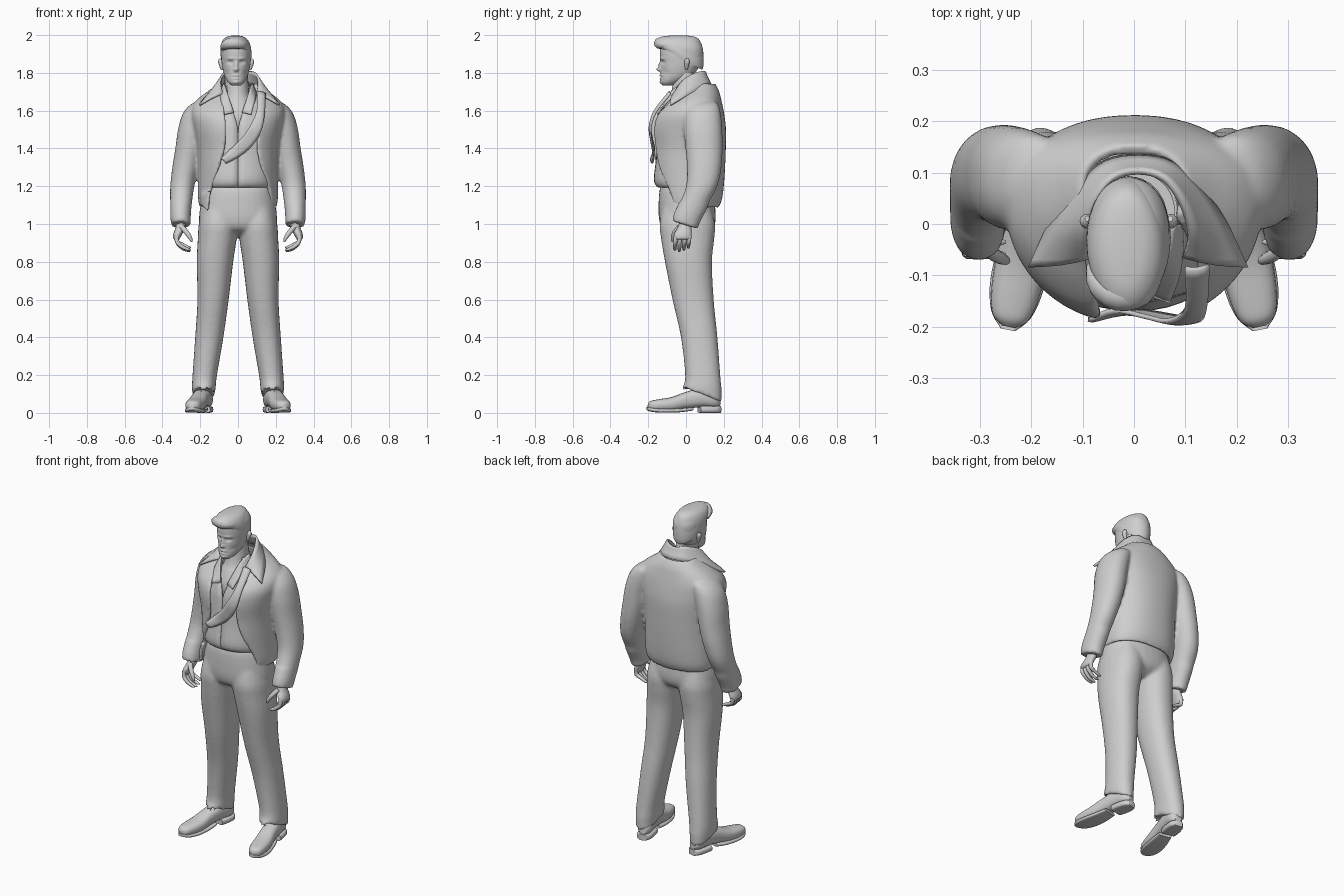
import bpy, bmesh, math
from mathutils import Matrix, Vector

grey = bpy.data.materials.new("plain grey")
grey.diffuse_color = (0.62, 0.62, 0.62, 1)


def finish(name, rings, closed=True, caps=True, thick=0, xf=None, angle=50):
    """Skin a list of point rings into one smooth object."""
    bm = bmesh.new()
    rows = [[bm.verts.new(p) for p in r] for r in rings]
    n = len(rows[0])
    for a, b in zip(rows, rows[1:]):
        for i in range(n if closed else n - 1):
            j = (i + 1) % n
            bm.faces.new((a[i], a[j], b[j], b[i]))
    if caps and closed:
        bm.faces.new(rows[0])
        bm.faces.new(rows[-1])
    if xf:
        bm.transform(xf)
    bmesh.ops.recalc_face_normals(bm, faces=bm.faces)
    me = bpy.data.meshes.new(name)
    bm.to_mesh(me)
    bm.free()
    me.materials.append(grey)
    me.shade_smooth()
    me.set_sharp_from_angle(angle=math.radians(angle))
    ob = bpy.data.objects.new(name, me)
    bpy.context.collection.objects.link(ob)
    if thick:
        m = ob.modifiers.new("thickness", 'SOLIDIFY')
        m.thickness = thick
        m.offset = 0
    return ob


def trim(ob, rule):
    """Delete hidden faces whose centre meets a rule."""
    bm = bmesh.new()
    bm.from_mesh(ob.data)
    gone = [f for f in bm.faces if rule(f.calc_center_median())]
    bmesh.ops.delete(bm, geom=gone, context='FACES')
    bm.to_mesh(ob.data)
    bm.free()


def fuse(name, parts, voxel=.008, smooth=10):
    """Melt several solids into one continuous garment."""
    dg = bpy.context.evaluated_depsgraph_get()
    bm = bmesh.new()
    for p in parts:
        bm.from_mesh(p.evaluated_get(dg).to_mesh())
    me = bpy.data.meshes.new(name)
    bm.to_mesh(me)
    bm.free()
    for p in parts:
        bpy.data.objects.remove(p)
    me.materials.append(grey)
    ob = bpy.data.objects.new(name, me)
    bpy.context.collection.objects.link(ob)
    r = ob.modifiers.new("blend", 'REMESH')
    r.mode, r.voxel_size, r.use_smooth_shade = 'VOXEL', voxel, True
    s = ob.modifiers.new("soften", 'SMOOTH')
    s.factor, s.iterations = .5, smooth
    dg = bpy.context.evaluated_depsgraph_get()
    ob.data = bpy.data.meshes.new_from_object(ob.evaluated_get(dg))
    ob.modifiers.clear()
    return ob


def dense(rows, k):
    """Catmull-Rom interpolation between rows of numbers."""
    out = []
    for i in range(len(rows) - 1):
        p0, p1, p2, p3 = (rows[min(max(i + d, 0), len(rows) - 1)] for d in (-1, 0, 1, 2))
        for s in range(k):
            t = s / k
            out.append([0.5 * (2*b + (c-a)*t + (2*a-5*b+4*c-d)*t*t + (3*b-a-3*c+d)*t**3)
                        for a, b, c, d in zip(p0, p1, p2, p3)])
    return out + [list(rows[-1])]


def spow(v, e):
    return math.copysign(abs(v) ** e, v)


def oval(row, angles, e, mid=.5):
    """Row: z, centre x, front y, back y, half width, optional tilt."""
    z, cx, yf, yb, rx = row[:5]
    tilt = row[5] if len(row) == 6 else 0
    cy = yf + (yb - yf) * mid
    pts = []
    for a in angles:
        c = math.cos(a)
        dy = -(cy - yf if c > 0 else yb - cy) * spow(c, e)
        pts.append(Vector((cx + rx * spow(math.sin(a), e), cy + dy, z + tilt * dy)))
    return pts


def loft(name, rows, k=4, n=24, e=1.0, **kw):
    ang = [2 * math.pi * i / n for i in range(n)]
    return finish(name, [oval(r, ang, e) for r in dense(rows, k)], **kw)


def shell(name, rows, k=4, n=40, e=0.9, thick=0.012, mid=.5):
    """Garment open at the front: rows end in left and right edge x."""
    rings, t = [], thick / 2
    for z, cx, yf, yb, rx, xl, xr in dense(rows, k):
        r = (z, cx, yf + t, yb - t, rx - t)
        lim = [math.asin(min(1, max(-1, spow(v / r[4], 1 / e)))) for v in (xl, xr)]
        a0, a1 = lim[1], 2 * math.pi + lim[0]
        rings.append(oval(r, [a0 + (a1 - a0) * i / n for i in range(n + 1)], e, mid))
    return finish(name, rings, closed=False, thick=thick)


def ribbon(name, pairs, thick=0.012, across=4, bulge=0.0, xf=None):
    """Strip of cloth between two edges."""
    rings = []
    for r in dense([a + b for a, b in pairs], 4):
        a, b = Vector(r[:3]), Vector(r[3:])
        rings.append([a.lerp(b, i / across) + Vector((0, -bulge, bulge)) *
                      math.sin(math.pi * i / across) for i in range(across + 1)])
    return finish(name, rings, closed=False, thick=thick, xf=xf)


def tube(name, pts, xf=None, n=10):
    """Round limb through points x, y, z, radius."""
    path = dense(pts, 3)
    rings = []
    for i, p in enumerate(path):
        t = Vector(path[min(i + 1, len(path) - 1)][:3]) - Vector(path[max(i - 1, 0)][:3])
        u = t.cross(Vector((0, 1, 0.1))).normalized()
        v = t.cross(u).normalized()
        rings.append([Vector(p[:3]) + p[3] * (u * math.cos(2*math.pi*j/n) + v * math.sin(2*math.pi*j/n))
                      for j in range(n)])
    return finish(name, rings, xf=xf)


# Head, with face features pushed in or out of the front
head = loft("head", [
    (1.732, -.01, -.122, -.07, .022), (1.75, -.01, -.134, -.03, .043), (1.78, -.01, -.134, .03, .06),
    (1.82, -.01, -.132, .062, .071), (1.86, -.01, -.133, .082, .077), (1.90, -.01, -.138, .090, .079),
    (1.94, -.01, -.132, .085, .076), (1.975, -.01, -.10, .06, .055), (1.988, -.01, -.05, .02, .02)],
    k=7, n=72, e=.92)
bumps = [(0, 1.817, -.022, .011, .010), (0, 1.84, -.014, .008, .02), (0, 1.786, -.008, .017, .005),
         (0, 1.77, -.006, .015, .004), (0, 1.778, .005, .022, .003), (0, 1.75, -.006, .016, .009)]
for s in (-1, 1):
    bumps += [(s*.03, 1.856, .014, .013, .008), (s*.03, 1.856, -.006, .008, .004),
              (s*.03, 1.876, -.007, .022, .006), (s*.05, 1.80, .006, .014, .015)]
for v in head.data.vertices:
    if v.co.y < -.05:
        v.co.y += sum(d * math.exp(-((v.co.x + .01 - x) / sx) ** 2 - ((v.co.z - z) / sz) ** 2)
                      for x, z, d, sx, sz in bumps)

# Hair: swept crown, lower at the back, and a lifted front lock
loft("hair_crown", [
    (1.865, -.01, -.128, .086, .077, -.45), (1.885, -.01, -.138, .092, .081, -.4),
    (1.915, -.011, -.155, .093, .082, -.25), (1.95, -.013, -.166, .087, .077, -.1),
    (1.978, -.014, -.158, .068, .063, 0), (1.993, -.014, -.125, .04, .04, 0),
    (1.998, -.014, -.07, 0, .014, 0)], n=32)
tube("hair_front_lock", [(-.082, -.08, 1.93, .012), (-.066, -.118, 1.948, .025), (-.03, -.140, 1.957, .030),
                         (.015, -.132, 1.952, .026), (.045, -.10, 1.945, .012)])
for i, s in enumerate((-1, 1)):
    tube(("left", "right")[i] + "_ear", [
        (s*.074 - .01, .003, 1.815, .006), (s*.078 - .01, .003, 1.84, .012),
        (s*.082 - .01, .006, 1.862, .014), (s*.08 - .01, .01, 1.875, .006)])

# Neck and chest showing in the open shirt
neck = loft("neck", [(1.48, 0, -.12, .12, .12), (1.57, 0, -.13, .12, .12), (1.64, 0, -.105, .11, .09),
                     (1.69, -.005, -.08, .085, .066), (1.80, -.01, -.06, .06, .062)])
trim(neck, lambda c: c.z < 1.67 and (c.y > -.03 or c.z < 1.49))

# Shirt, bloused at the waist
shirt = shell("shirt", [
    (1.195, 0, -.13, .14, .165, -.001, .001), (1.20, 0, -.155, .16, .185, -.001, .001),
    (1.24, 0, -.17, .17, .19, -.001, .001), (1.35, 0, -.158, .17, .19, -.001, .001),
    (1.47, 0, -.152, .17, .20, -.001, .001), (1.53, 0, -.146, .16, .2, -.006, .006),
    (1.62, 0, -.12, .14, .17, -.035, .035), (1.68, 0, -.09, .12, .10, -.055, .055),
    (1.73, 0, -.07, .105, .085, -.06, .06)], thick=.006)
trim(shirt, lambda c: c.y > -.04 and c.z < 1.67)
for s, side in ((-1, "left"), (1, "right")):
    ribbon(side + "_shirt_collar", [
        ((s*.075, 0, 1.745), (s*.095, .0, 1.70)), ((s*.06, -.075, 1.705), (s*.09, -.09, 1.655)),
        ((s*.022, -.135, 1.59), (s*.07, -.152, 1.58))], thick=.007)

# Jacket body, open at the front, dipping at the lower corner
jacket = [shell("body", [
    (1.09, 0, -.142, .172, .203, -.168, .16), (1.13, 0, -.155, .19, .211, -.155, .168),
    (1.20, 0, -.168, .200, .212, -.135, .155), (1.30, 0, -.182, .207, .212, -.10, .122),
    (1.40, 0, -.186, .211, .218, -.07, .10), (1.50, 0, -.194, .212, .236, -.064, .105),
    (1.57, 0, -.178, .204, .250, -.068, .12), (1.62, 0, -.135, .195, .245, -.075, .125),
    (1.66, 0, -.09, .186, .21, -.08, .115), (1.70, 0, -.06, .176, .155, -.085, .10),
    (1.74, 0, -.035, .155, .105, -.08, .08)], thick=.022, e=.9, mid=.58),
    ribbon("corner", [
        ((-.195, -.0, 1.15), (-.195, -.0, 1.10)), ((-.182, -.08, 1.16), (-.182, -.08, 1.09)),
        ((-.145, -.142, 1.18), (-.162, -.130, 1.068))], thick=.02)]

# Wide folded front edge, falling diagonally across the chest
ribbon("right_lapel", [
    ((.10, -.085, 1.70), (.145, -.08, 1.69)), ((.10, -.162, 1.60), (.14, -.160, 1.59)),
    ((.065, -.188, 1.52), (.125, -.188, 1.50)), ((.02, -.180, 1.455), (.08, -.180, 1.42)),
    ((-.04, -.168, 1.395), (.01, -.170, 1.36)), ((-.09, -.186, 1.345), (-.065, -.178, 1.32))],
    bulge=.005, thick=.009)

# Wide standing collar with pointed wings
half = [((.05, .088, 1.808), (.065, .12, 1.735)), ((.085, .04, 1.795), (.118, .075, 1.712)),
        ((.10, -.02, 1.755), (.168, .005, 1.680)), ((.088, -.062, 1.69), (.212, -.083, 1.63))]
flip = [tuple((-x, y, z) for x, y, z in p) for p in half]
ribbon("jacket_collar", flip[::-1] + [((0, .102, 1.80), (0, .132, 1.735))] + half,
       bulge=.005, xf=Matrix.Translation((.008, 0, 0)))

# Trouser seat
trousers = [loft("seat", [
    (1.22, 0, -.12, .13, .17), (1.18, 0, -.14, .145, .185), (1.10, 0, -.145, .154, .199),
    (1.02, 0, -.142, .157, .206), (.97, 0, -.12, .14, .18), (.935, 0, -.05, .09, .10)], n=32, e=.88)]

for s, side in ((-1, "left"), (1, "right")):
    M = Matrix.Diagonal((s, 1, 1, 1))
    # Trouser leg, tilted at the hem
    trousers.append(loft(side + "_leg", [
        (1.10, .10, -.12, .13, .085), (1.0, .104, -.140, .154, .104), (.92, .110, -.132, .150, .103),
        (.80, .122, -.112, .138, .097), (.60, .132, -.072, .147, .083), (.40, .152, -.027, .167, .075),
        (.20, .176, -.005, .182, .065), (.135, .181, -.016, .188, .063, -.3),
        (.10, .182, -.02, .188, .060, -.42)], e=.9, xf=M))
    # Sleeve with its cuff
    jacket.append(loft(side + "_sleeve", [
        (1.652, .17, .05, .145, .03), (1.635, .19, .015, .170, .058), (1.585, .215, -.010, .184, .077),
        (1.50, .240, -.012, .192, .078), (1.40, .257, -.003, .194, .075), (1.30, .277, .005, .188, .071),
        (1.20, .295, .0, .166, .064, -.1), (1.10, .302, -.037, .114, .057, -.2),
        (1.035, .304, -.064, .077, .054, -.3), (.995, .302, -.073, .064, .052, -.3)], e=.95, xf=M))
    # Hand
    loft(side + "_palm", [
        (1.03, .30, -.03, .035, .025), (.985, .303, -.042, .03, .026), (.95, .318, -.062, .03, .024),
        (.925, .325, -.062, .028, .018), (.915, .322, -.05, .015, .01)], k=3, n=16, xf=M)
    for i, name in enumerate(("index", "middle", "ring", "little")):
        y, d = -.053 + .024 * i, (.006, 0, .006, .018)[i]
        tube(f"{side}_{name}_finger", [
            (.325, y, .94, .011), (.322, y - .004, .905, .0115), (.295, y - .006, .873 + d, .010),
            (.265, y - .006, .860 + d, .008), (.25, y - .006, .857 + d, .003)], xf=M)
    tube(side + "_thumb", [(.298, -.035, .985, .014), (.272, -.06, .955, .013),
                           (.252, -.07, .925, .010), (.245, -.072, .905, .004)], xf=M)
    # Shoe, laid along its length and turned outwards
    S = M @ Matrix.Translation((.168, .178, 0)) @ Matrix.Rotation(.2, 4, 'Z') @ Matrix.Rotation(math.pi / 2, 4, 'X')
    loft(side + "_shoe", [
        (0, 0, .035, .08, .02), (.03, 0, .028, .11, .042), (.10, 0, .03, .13, .046),
        (.18, 0, .022, .112, .046), (.26, 0, .010, .084, .051), (.33, 0, .010, .072, .046),
        (.37, 0, .014, .064, .034), (.386, 0, .02, .05, .012)], n=20, e=.8, xf=S)
    loft(side + "_heel", [(-.004, 0, 0, .036, .025), (.02, 0, 0, .036, .042), (.07, 0, 0, .036, .047),
                          (.11, 0, 0, .036, .044)], n=20, e=.5, xf=S)
    loft(side + "_sole", [(.15, 0, .012, .03, .04), (.22, 0, .003, .024, .050), (.30, 0, .001, .022, .053),
                          (.36, 0, .005, .026, .040), (.392, 0, .014, .032, .014)], n=20, e=.5, xf=S)

coat = fuse("jacket", jacket, voxel=.0085, smooth=8)
# Open the hidden sleeve ends inside the body
trim(coat, lambda c: 1.15 < c.z < 1.58 and (c.x / .175) ** 2 + ((c.y - .02) / .155) ** 2 < 1)
fuse("trousers", trousers, voxel=.0085, smooth=12)
